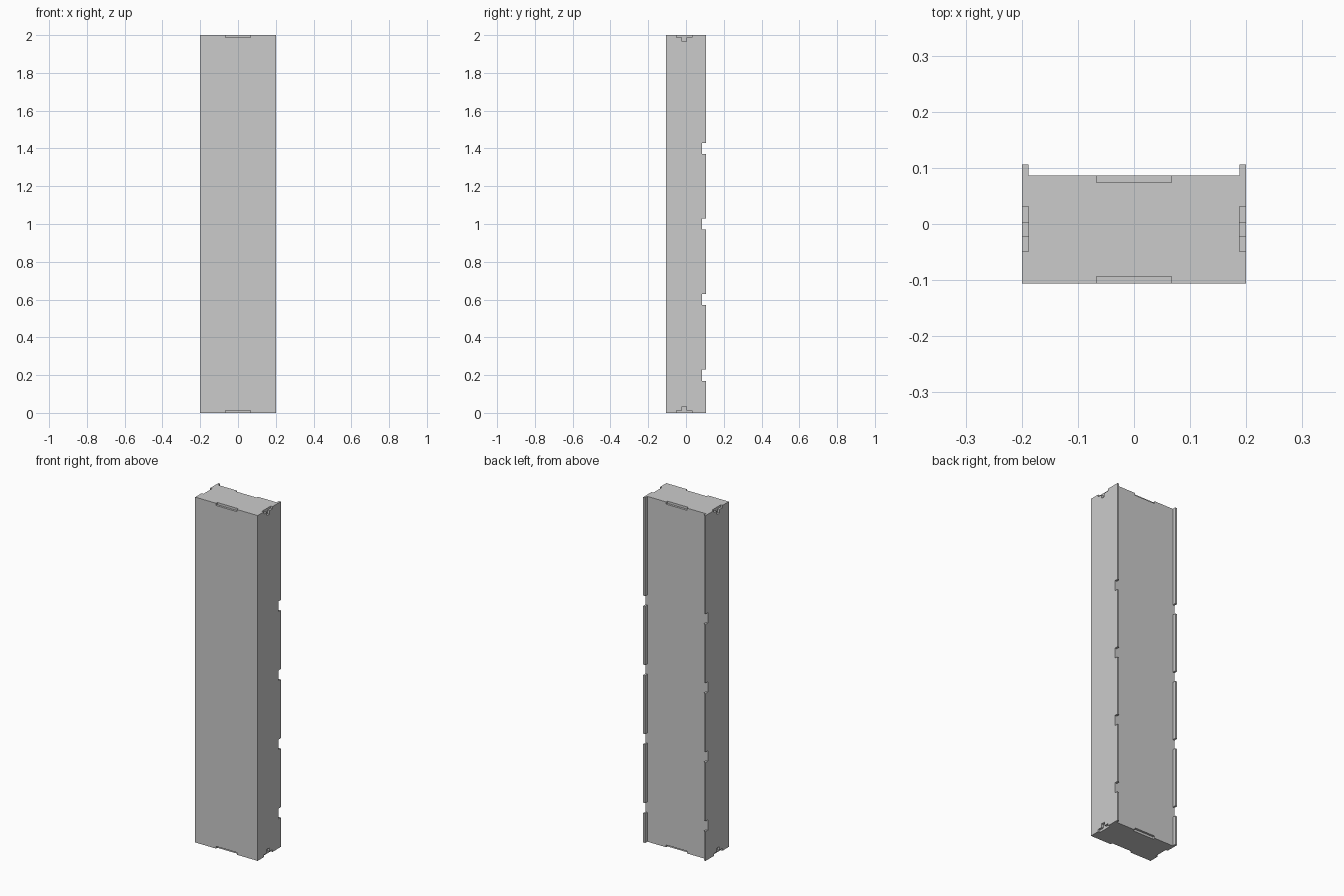
import bpy, bmesh

if "Cube" in bpy.data.objects:
    bpy.data.objects.remove(bpy.data.objects["Cube"])

H = 2.0          # overall height
W = 0.2          # half width
T = 0.012        # sheet thickness
Y0, Y1, Y2 = -0.106, 0.086, 0.106   # front, recessed back, flange tips


def new_object(name, bm):
    bmesh.ops.recalc_face_normals(bm, faces=bm.faces)
    mesh = bpy.data.meshes.new(name)
    bm.to_mesh(mesh)
    bm.free()
    obj = bpy.data.objects.new(name, mesh)
    bpy.context.collection.objects.link(obj)
    return obj


def boxes(name, items):
    bm = bmesh.new()
    for lo, hi in items:
        verts = bmesh.ops.create_cube(bm, size=1)["verts"]
        for v in verts:
            v.co = [(a + b) / 2 + c * (b - a) for a, b, c in zip(lo, hi, v.co)]
    return new_object(name, bm)


# Cabinet body: plan profile with two rear flanges, extruded upwards
profile = [(-W, Y0), (W, Y0), (W, Y2), (W - T, Y2), (W - T, Y1),
           (-W + T, Y1), (-W + T, Y2), (-W, Y2)]
bm = bmesh.new()
face = bm.faces.new([bm.verts.new((x, y, 0)) for x, y in profile])
up = bmesh.ops.extrude_face_region(bm, geom=[face])["geom"]
bmesh.ops.translate(bm, vec=(0, 0, H),
                    verts=[v for v in up if isinstance(v, bmesh.types.BMVert)])
body = new_object("cabinet_body", bm)

wide, narrow = [], []
E = 0.02         # cutter overshoot
for end in (0, 1):
    def zspan(depth):
        return (H - depth, H + E) if end else (-E, depth)
    # Tab notches in the front and back panels
    a, b = zspan(0.013)
    wide.append(((-0.067, Y0 - E, a), (0.067, Y0 + T, b)))
    wide.append(((-0.067, Y1 - T, a), (0.067, Y1 + E, b)))
    # T-shaped notches in the side panels
    c, d = zspan(0.034)
    for x0, x1 in ((-W - E, -W + T), (W - T, W + E)):
        wide.append(((x0, -0.049, a), (x1, 0.031, b)))
        narrow.append(((x0, -0.021, c), (x1, 0.003, d)))

# Notches along the rear flanges
for z in (0.2, 0.6, 1.0, 1.4):
    for x0, x1 in ((-W - E, -W + T + 0.005), (W - T - 0.005, W + E)):
        wide.append(((x0, Y1, z - 0.03), (x1, Y2 + E, z + 0.03)))

# Cut the notches, then drop the cutters
bpy.context.view_layer.objects.active = body
for name, items in (("notch_cutter", wide), ("slot_cutter", narrow)):
    cutter = boxes(name, items)
    cutter.hide_render = True
    mod = body.modifiers.new(name, "BOOLEAN")
    mod.operation, mod.solver, mod.object = "DIFFERENCE", "EXACT", cutter
    bpy.ops.object.modifier_apply(modifier=mod.name)
    bpy.data.objects.remove(cutter)
